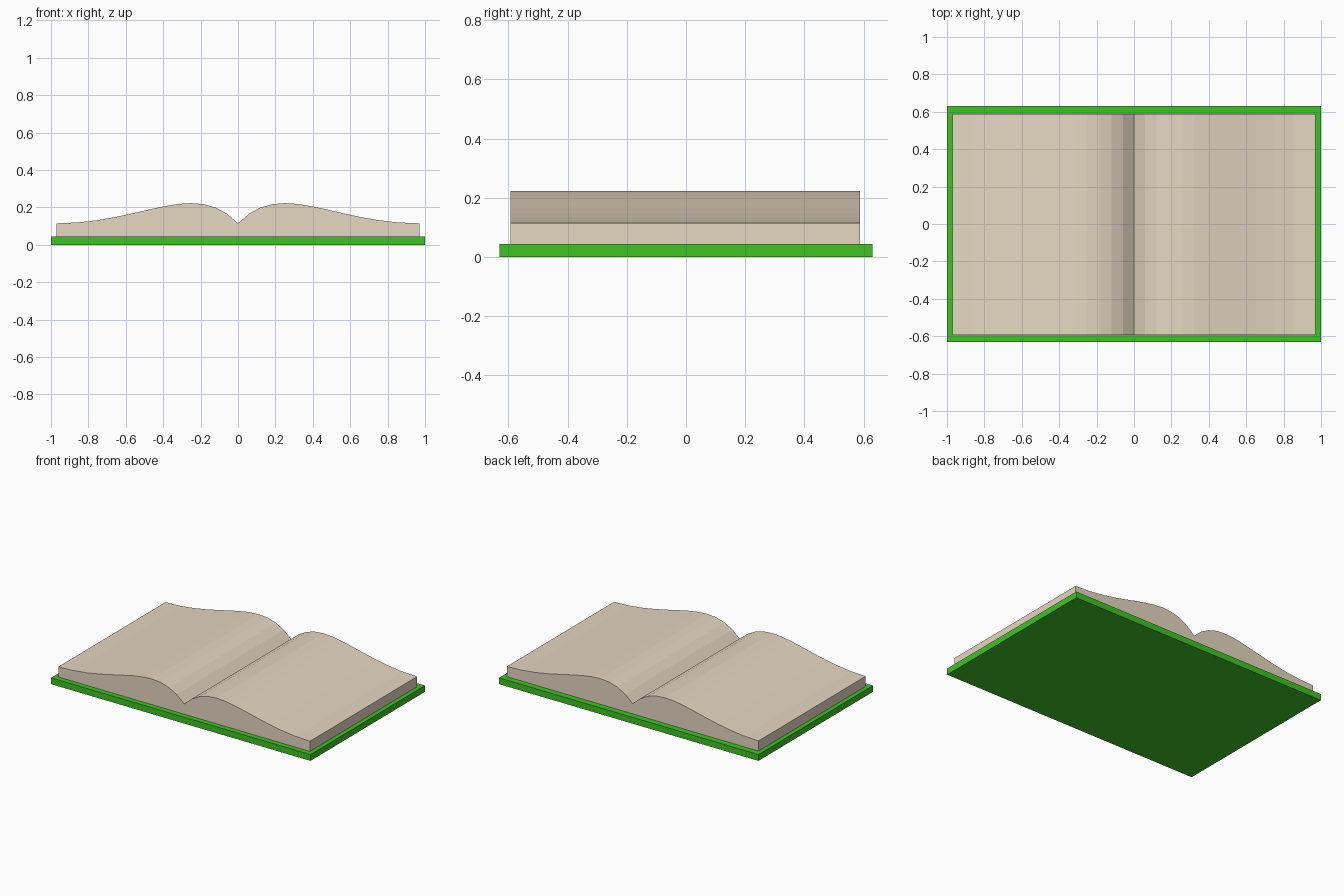
import bpy, bmesh
from mathutils import Vector
from mathutils.geometry import interpolate_bezier

if "Cube" in bpy.data.objects:
    bpy.data.objects.remove(bpy.data.objects["Cube"])


def material(name, rgb):
    mat = bpy.data.materials.new(name)
    mat.diffuse_color = (*rgb, 1)
    mat.use_nodes = True
    mat.node_tree.nodes["Principled BSDF"].inputs["Base Color"].default_value = mat.diffuse_color
    return mat


def extrude_profile(name, profile, y0, y1, mat):
    """Solid made by extruding an (x, z) outline along y."""
    bm = bmesh.new()
    face = bm.faces.new([bm.verts.new((x, y0, z)) for x, z in profile])
    ext = bmesh.ops.extrude_face_region(bm, geom=[face])
    verts = [g for g in ext["geom"] if isinstance(g, bmesh.types.BMVert)]
    bmesh.ops.translate(bm, verts=verts, vec=(0, y1 - y0, 0))
    bmesh.ops.recalc_face_normals(bm, faces=bm.faces)
    mesh = bpy.data.meshes.new(name)
    bm.to_mesh(mesh)
    bm.free()
    mesh.materials.append(mat)
    obj = bpy.data.objects.new(name, mesh)
    bpy.context.collection.objects.link(obj)
    return obj


green = material("cover green", (0.053, 0.54, 0.018))
paper = material("paper beige", (0.79, 0.68, 0.54))

COVER_TOP = 0.044
PAGE_X, EDGE_Z = 0.97, 0.115

# Flat cover slab
extrude_profile("cover", [(-1, 0), (1, 0), (1, COVER_TOP), (-1, COVER_TOP)],
                -0.63, 0.63, green)

# Page block: each half follows one curve from the gutter to the outer edge
curve = interpolate_bezier(Vector((0, EDGE_Z)), Vector((0.232, 0.358)),
                           Vector((0.5, EDGE_Z)), Vector((PAGE_X, EDGE_Z)), 13)
right = [(p[0], p[1]) for p in curve]
left = [(-x, z) for x, z in right[1:]]
outline = ([(-PAGE_X, COVER_TOP), (PAGE_X, COVER_TOP)]
           + right[::-1] + left)
extrude_profile("pages", outline, -0.593, 0.587, paper)
